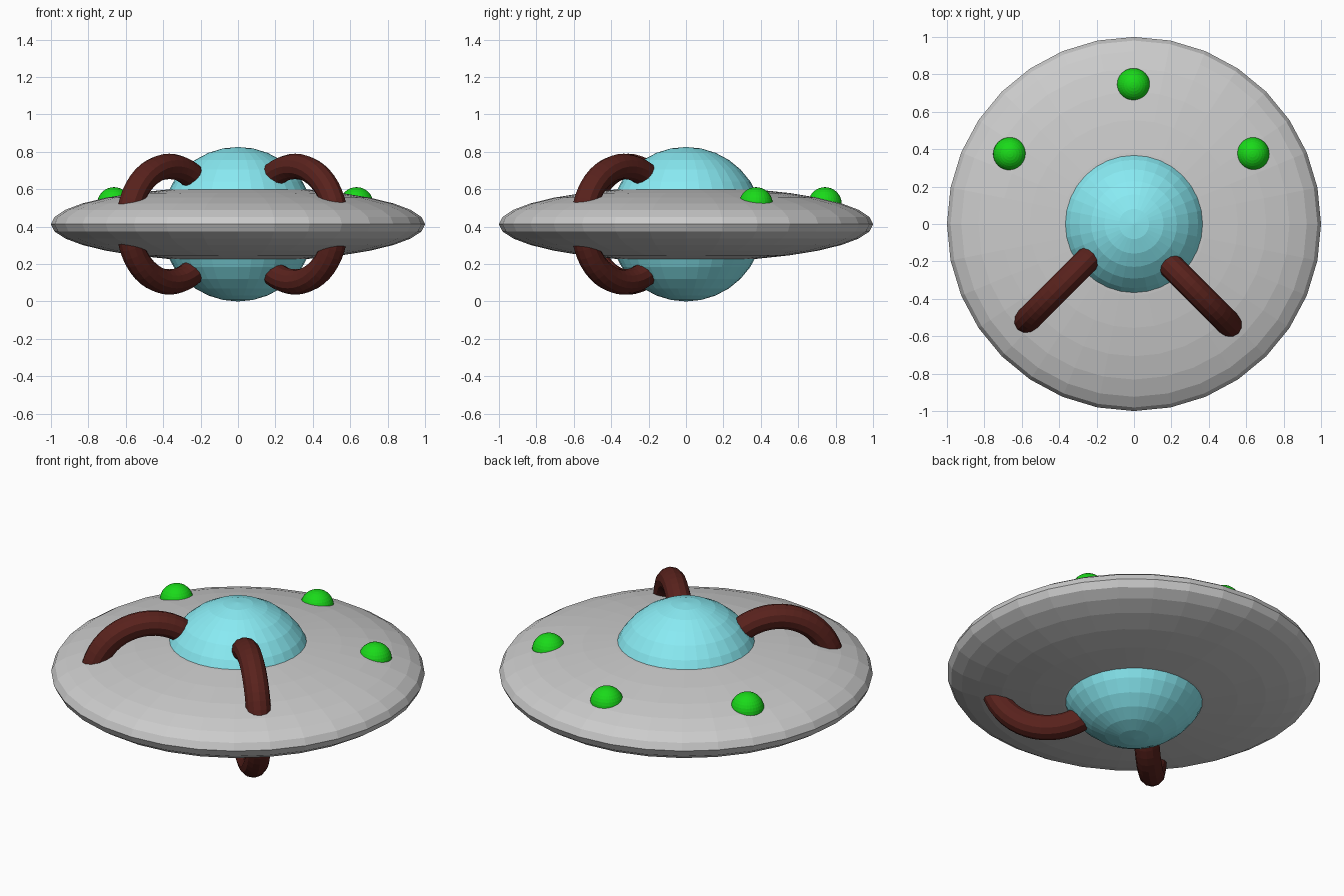
import bpy
from math import radians

if "Cube" in bpy.data.objects:
    bpy.data.objects.remove(bpy.data.objects["Cube"])

MID_Z = 0.413  # height of the saucer's mid plane


def material(name, rgb):
    mat = bpy.data.materials.new(name)
    mat.diffuse_color = (*rgb, 1)
    mat.use_nodes = True
    mat.node_tree.nodes["Principled BSDF"].inputs["Base Color"].default_value = mat.diffuse_color
    return mat


def finish(name, mat):
    obj = bpy.context.object
    obj.name = name
    if mat:
        obj.data.materials.append(mat)
    return obj


def ball(name, radius, location, mat=None, squash=1):
    bpy.ops.mesh.primitive_uv_sphere_add(segments=32, ring_count=16, radius=radius, location=location)
    bpy.context.object.scale.z = squash
    return finish(name, mat)


def ring(name, location, turn, mat):
    # upright ring in a vertical plane, turned about z
    bpy.ops.mesh.primitive_torus_add(
        major_segments=48, minor_segments=12, major_radius=0.309, minor_radius=0.068,
        location=location, rotation=(radians(90), 0, radians(turn)))
    return finish(name, mat)


glass = material("cyan_glass", (0.25, 0.83, 0.90))
green = material("green_light", (0.01, 0.70, 0.01))
brown = material("dark_brown", (0.10, 0.016, 0.012))

# Flattened hull and the cabin sphere showing above and below it
ball("saucer_hull", 1.0, (0, 0, MID_Z), squash=0.2)
ball("cabin_dome", 0.413, (0, 0, MID_Z), glass)

# Lights around the back of the hull
for name, x, y in (("left_light", -0.663, 0.374),
                   ("back_light", -0.003, 0.743),
                   ("right_light", 0.634, 0.374)):
    ball(name, 0.09, (x, y, 0.521), green)

# Ring handles passing through the hull at the front
ring("left_ring", (-0.367, -0.309, MID_Z), 45, brown)
ring("right_ring", (0.306, -0.332, MID_Z), -45, brown)
